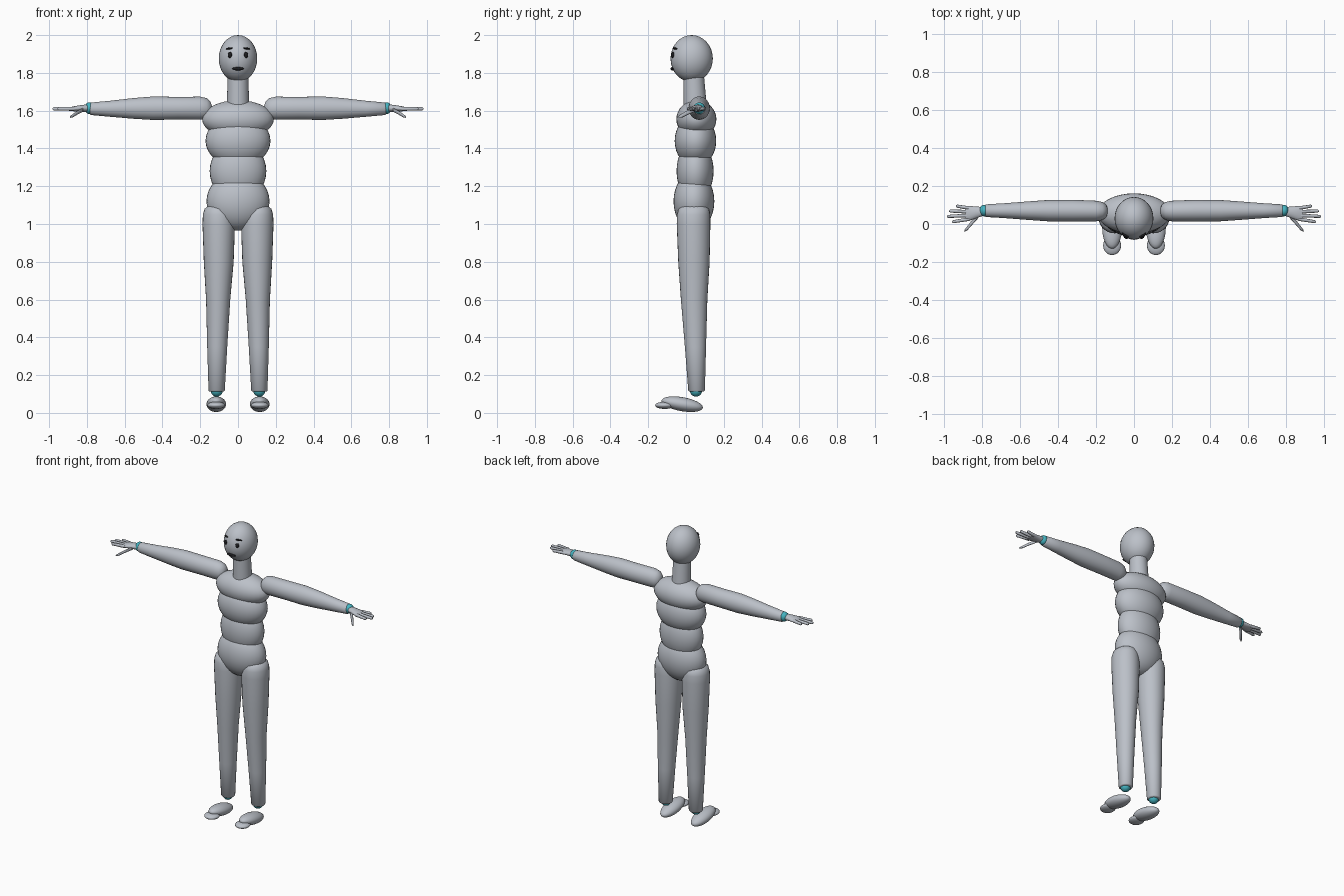
import bpy, bmesh, math
from mathutils import Matrix, Vector, Euler

cube = bpy.data.objects.get("Cube")
if cube:
    bpy.data.objects.remove(cube, do_unlink=True)


def material(name, rgb):
    m = bpy.data.materials.new(name)
    m.use_nodes = True
    m.diffuse_color = (*rgb, 1)
    m.node_tree.nodes["Principled BSDF"].inputs["Base Color"].default_value = (*rgb, 1)
    return m


GREY = material("mannequin grey", (0.5, 0.53, 0.58))
TEAL = material("joint teal", (0.06, 0.46, 0.54))
BLACK = material("face black", (0.012, 0.012, 0.014))


def finish(name, bm, mat):
    bmesh.ops.recalc_face_normals(bm, faces=bm.faces[:])
    me = bpy.data.meshes.new(name)
    bm.to_mesh(me)
    bm.free()
    me.materials.append(mat)
    ob = bpy.data.objects.new(name, me)
    bpy.context.collection.objects.link(ob)
    bpy.ops.object.select_all(action='DESELECT')
    ob.select_set(True)
    bpy.context.view_layer.objects.active = ob
    bpy.ops.object.shade_smooth_by_angle(angle=math.radians(50))
    return ob


def ellipsoid(name, centre, radii, mat=GREY, rot=(0, 0, 0), seg=32):
    """Stretched ball, optionally tilted (degrees)."""
    bm = bmesh.new()
    turn = Euler([math.radians(a) for a in rot]).to_matrix().to_4x4()
    mtx = Matrix.Translation(centre) @ turn @ Matrix.Diagonal((*radii, 1))
    bmesh.ops.create_uvsphere(bm, u_segments=seg, v_segments=seg // 2, radius=1, matrix=mtx)
    return finish(name, bm, mat)


def loft(name, rings, axis, side=1, mat=GREY, seg=28):
    """Skin over elliptical rings (position, centre a, centre b, radius a, radius b)."""
    bm = bmesh.new()
    loops = []
    for t, a, b, ra, rb in rings:
        loop = []
        for i in range(seg):
            ang = math.tau * i / seg
            u, v = a + ra * math.cos(ang), b + rb * math.sin(ang)
            x, y, z = (u, v, t) if axis == 'z' else (t, u, v)
            loop.append(bm.verts.new((x * side, y, z)))
        loops.append(loop)
    for lo, hi in zip(loops, loops[1:]):
        for i in range(seg):
            j = (i + 1) % seg
            bm.faces.new((lo[i], lo[j], hi[j], hi[i]))
    bm.faces.new(loops[0])
    bm.faces.new(loops[-1])
    return finish(name, bm, mat)


# Head, neck and torso
HEAD_C, HEAD_R = Vector((0, 0.03, 1.876)), Vector((0.102, 0.112, 0.124))
ellipsoid("head", HEAD_C, HEAD_R)
loft("neck", [(1.6, 0, 0.05, 0.06, 0.062), (1.7, 0, 0.045, 0.057, 0.058),
              (1.8, 0, 0.04, 0.055, 0.054)], 'z')
ellipsoid("upper_chest", (0, 0.055, 1.555), (0.19, 0.106, 0.1))
ellipsoid("ribcage", (0, 0.05, 1.44), (0.172, 0.11, 0.137))
ellipsoid("waist", (0, 0.048, 1.28), (0.15, 0.098, 0.16))
ellipsoid("pelvis", (0, 0.042, 1.12), (0.167, 0.108, 0.155))


def face_point(x, z):
    """Point on the front of the head."""
    k = 1 - (x / HEAD_R.x) ** 2 - ((z - HEAD_C.z) / HEAD_R.z) ** 2
    return (x, HEAD_C.y - HEAD_R.y * math.sqrt(k), z)


ellipsoid("mouth", face_point(0, 1.822), (0.032, 0.012, 0.009), BLACK, seg=16)

for side, label in ((1, "left_"), (-1, "right_")):
    # Face
    ellipsoid(label + "eye", face_point(side * 0.043, 1.895), (0.012, 0.007, 0.016),
              BLACK, (0, 0, side * 28), 16)
    ellipsoid(label + "eyebrow", face_point(side * 0.046, 1.929), (0.021, 0.008, 0.005),
              BLACK, (0, side * 6, side * 32), 16)

    # Leg, ankle and foot
    loft(label + "leg", [
        (0.112, 0.113, 0.056, 0.038, 0.038), (0.118, 0.113, 0.056, 0.043, 0.044),
        (0.35, 0.11, 0.05, 0.053, 0.056), (0.6, 0.105, 0.043, 0.064, 0.07),
        (0.8, 0.102, 0.042, 0.079, 0.083), (1.0, 0.102, 0.04, 0.086, 0.089),
        (1.05, 0.103, 0.04, 0.083, 0.088), (1.08, 0.105, 0.041, 0.072, 0.08),
        (1.097, 0.107, 0.042, 0.05, 0.06), (1.105, 0.108, 0.042, 0.02, 0.025)], 'z', side)
    ellipsoid(label + "ankle", (side * 0.113, 0.053, 0.118), (0.032, 0.032, 0.032), TEAL, seg=20)
    ellipsoid(label + "foot", (side * 0.115, -0.02, 0.046), (0.052, 0.111, 0.037), rot=(-10, 0, 0))
    ellipsoid(label + "toes", (side * 0.115, -0.113, 0.04), (0.047, 0.05, 0.019))

    # Arm and wrist
    loft(label + "arm", [
        (0.138, 0.068, 1.608, 0.012, 0.015), (0.145, 0.068, 1.609, 0.032, 0.038),
        (0.165, 0.068, 1.611, 0.047, 0.055), (0.2, 0.068, 1.613, 0.054, 0.061),
        (0.32, 0.07, 1.613, 0.057, 0.06), (0.45, 0.07, 1.613, 0.056, 0.062),
        (0.55, 0.07, 1.612, 0.049, 0.055), (0.68, 0.07, 1.61, 0.039, 0.042),
        (0.778, 0.07, 1.61, 0.033, 0.033), (0.785, 0.07, 1.61, 0.027, 0.027)], 'x', side)
    ellipsoid(label + "wrist", (side * 0.787, 0.07, 1.613), (0.026, 0.03, 0.031), TEAL, seg=20)

    # Hand
    loft(label + "palm", [
        (0.795, 0.066, 1.613, 0.024, 0.02), (0.83, 0.06, 1.612, 0.031, 0.018),
        (0.865, 0.056, 1.61, 0.039, 0.014), (0.885, 0.055, 1.609, 0.037, 0.01)], 'x', side, seg=20)
    fingers = [("index", 0.026, 0.012, 0.955), ("middle", 0.045, 0.04, 0.982),
               ("ring", 0.064, 0.068, 0.97), ("little", 0.083, 0.094, 0.935)]
    for finger, base, end, tip in fingers:
        loft(label + finger + "_finger", [
            (0.865, base, 1.61, 0.01, 0.011),
            (tip - 0.006, end, 1.61, 0.008, 0.009),
            (tip, end, 1.61, 0.004, 0.004)], 'x', side, seg=12)
    loft(label + "thumb", [
        (0.82, 0.042, 1.605, 0.014, 0.011), (0.85, 0.008, 1.589, 0.013, 0.01),
        (0.875, -0.022, 1.573, 0.011, 0.009), (0.889, -0.035, 1.567, 0.006, 0.005)],
        'x', side, seg=12)
